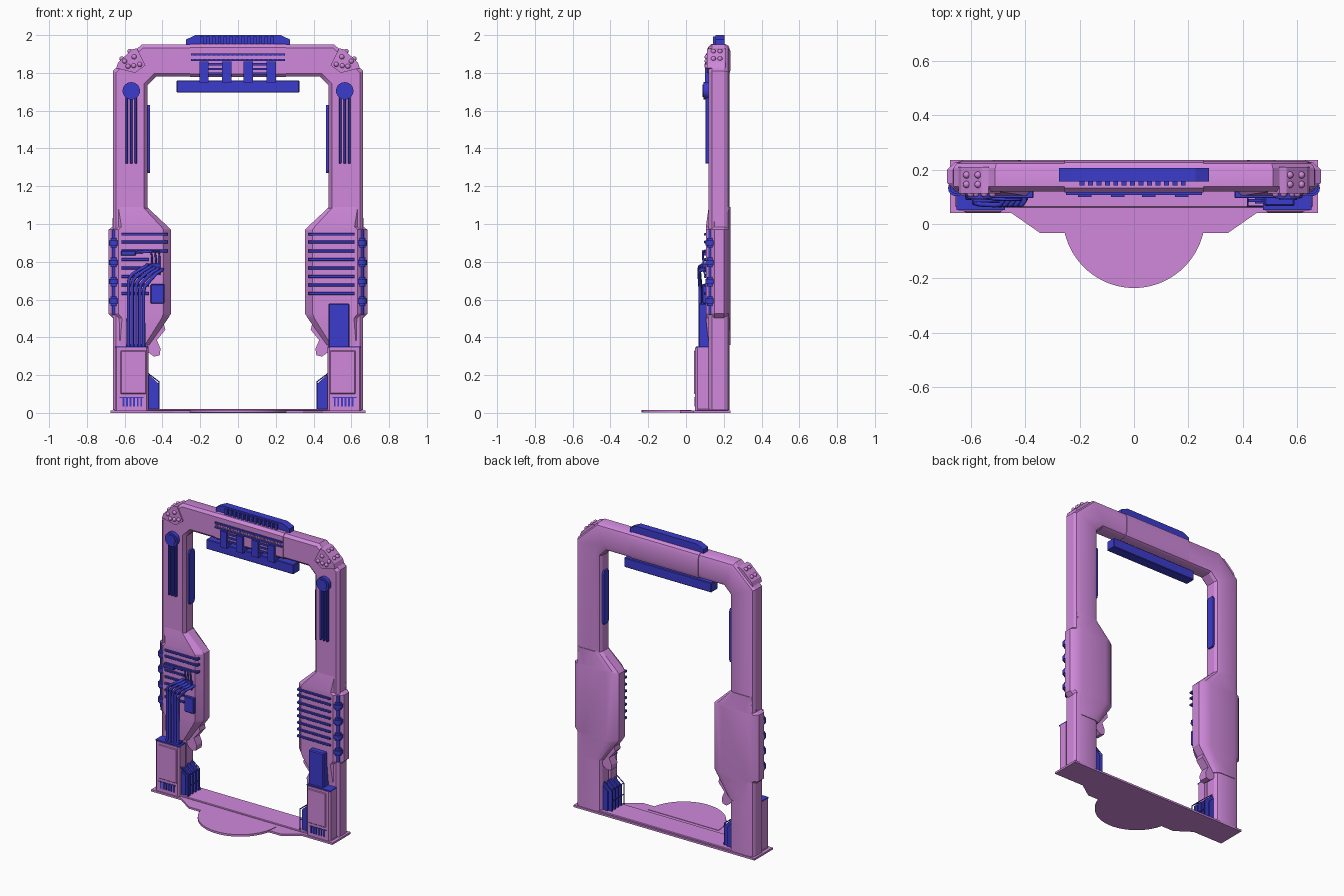
import bpy, bmesh, math
from mathutils import Vector, Matrix

if "Cube" in bpy.data.objects:
    bpy.data.objects.remove(bpy.data.objects["Cube"])


def mat(name, col):
    m = bpy.data.materials.new(name)
    m.diffuse_color = col
    m.use_nodes = True
    m.node_tree.nodes["Principled BSDF"].inputs["Base Color"].default_value = m.diffuse_color
    return m


PINK = mat("shell_pink", (0.63, 0.25, 0.71, 1))
BLUE = mat("trim_blue", (0.045, 0.045, 0.61, 1))


def finish(name, bm, m, smooth=None):
    bmesh.ops.recalc_face_normals(bm, faces=bm.faces)
    me = bpy.data.meshes.new(name)
    bm.to_mesh(me)
    bm.free()
    ob = bpy.data.objects.new(name, me)
    bpy.context.collection.objects.link(ob)
    me.materials.append(m)
    if smooth:
        bpy.ops.object.select_all(action='DESELECT')
        ob.select_set(True)
        bpy.context.view_layer.objects.active = ob
        bpy.ops.object.shade_smooth_by_angle(angle=math.radians(smooth))
    return ob


def loft(name, rings, m, smooth=None):
    bm = bmesh.new()
    vs = [[bm.verts.new(p) for p in r] for r in rings]
    n = len(vs[0])
    for a, b in zip(vs, vs[1:]):
        for i in range(n):
            j = (i + 1) % n
            bm.faces.new((a[i], a[j], b[j], b[i]))
    bm.faces.new(vs[0])
    bm.faces.new(vs[-1][::-1])
    return finish(name, bm, m, smooth)


def boxes(name, items, m, bevel=0.0):
    """items: (x0, x1, y0, y1, z0, z1)"""
    bm = bmesh.new()
    for x0, x1, y0, y1, z0, z1 in items:
        mx = Matrix.Translation(((x0 + x1) / 2, (y0 + y1) / 2, (z0 + z1) / 2)) @ \
            Matrix.Diagonal((abs(x1 - x0), y1 - y0, z1 - z0, 1))
        bmesh.ops.create_cube(bm, size=1, matrix=mx)
    if bevel:
        bmesh.ops.bevel(bm, geom=bm.edges[:], offset=bevel, segments=1, affect='EDGES')
    return finish(name, bm, m)


def prism_y(name, pts, y0, y1, m):
    return loft(name, [[(x, y, z) for x, z in pts] for y in (y0, y1)], m)


def prism_z(name, pts, z0, z1, m):
    return loft(name, [[(x, y, z) for x, y in pts] for z in (z0, z1)], m)


def cyls(name, items, axis, m, seg=20):
    """items: (centre, radius, length)"""
    bm = bmesh.new()
    rot = Matrix.Rotation(math.pi / 2, 4, 'X') if axis == 'Y' else Matrix()
    for c, r, h in items:
        bmesh.ops.create_cone(bm, cap_ends=True, segments=seg, radius1=r, radius2=r,
                              depth=h, matrix=Matrix.Translation(c) @ rot)
    return finish(name, bm, m, 35)


def tubes(name, paths, r, m):
    cu = bpy.data.curves.new(name, 'CURVE')
    cu.dimensions, cu.bevel_depth, cu.bevel_resolution, cu.use_fill_caps = '3D', r, 2, True
    for pts in paths:
        sp = cu.splines.new('POLY')
        sp.points.add(len(pts) - 1)
        for p, q in zip(sp.points, pts):
            p.co = (*q, 1)
    ob = bpy.data.objects.new(name, cu)
    bpy.context.collection.objects.link(ob)
    cu.materials.append(m)
    bpy.ops.object.select_all(action='DESELECT')
    ob.select_set(True)
    bpy.context.view_layer.objects.active = ob
    bpy.ops.object.convert(target='MESH')
    return ob


# cross-section of the frame: fraction from inner to outer edge, depth
SECTION = [(0, .137), (.1, .12), (.9, .12), (1, .137), (1, .205), (.94, .222),
           (.8, .231), (.2, .231), (.06, .222), (0, .205)]


def section(inner, outer, sec=SECTION):
    a, b = Vector(inner), Vector(outer)
    return [(*(a.lerp(b, s).to_tuple()[:1]), y, a.lerp(b, s).y) for s, y in sec]


# arch frame swept around the opening
half = [((.48, .015), (.663, .015)), ((.48, 1.735), (.663, 1.81)), ((.435, 1.78), (.51, 1.95))]
path = half + [((-a[0], a[1]), (-b[0], b[1])) for a, b in reversed(half)]
loft("arch_frame", [section(a, b) for a, b in path], PINK, 32)
grown = [(s, y + (.004 if y > .18 else -.004)) for s, y in SECTION]
loft("top_sleeve", [section((x, 1.777), (x, 1.953), grown) for x in (-.255, .255)], PINK, 32)

# base plate and half-round step
base = [(-.675, .235), (.675, .235), (.675, .04), (.45, .04), (.345, -.033),
        (-.345, -.033), (-.45, .04), (-.675, .04)]
prism_z("base_plate", base, 0, .013, PINK)
boxes("base_sill", [(-.655, .655, .06, .225, .01, .021)], PINK, .004)
arc = [(.262 * math.cos(t), .03 + .265 * math.sin(t))
       for t in (math.radians(180 + 180 * i / 40) for i in range(41))]
prism_z("half_round_step", arc, .002, .016, PINK)

# top bar with fins
prism_y("top_bar", [(-.275, 1.945), (.275, 1.945), (.275, 1.977), (.225, 2.0),
                    (-.225, 2.0), (-.275, 1.977)], .157, .205, BLUE)
boxes("top_bar_fins", [(-.2 + i * .031, -.182 + i * .031, .142, .16, 1.95, 1.992)
                       for i in range(13)], BLUE)

# header grilles, hangers and hanging bar
boxes("header_strips", [(-.25, .25, .106, .13, 1.863, 1.873), (-.25, .25, .106, .13, 1.893, 1.903)], BLUE)
boxes("header_strip_teeth", [(-.245 + i * .025, -.235 + i * .025, .109, .13, 1.873, 1.893)
                             for i in range(20)], PINK)
hang = []
for c in (-.12, .115):
    hang += [(c - .085, c - .036, .1, .16, 1.75, 1.86), (c + .036, c + .085, .1, .16, 1.75, 1.86)]
    hang += [(c - .04, c + .04, .108, .14, z, z + .012) for z in (1.79, 1.815, 1.84)]
boxes("bar_hangers", hang, BLUE)
boxes("hanging_bar", [(-.325, .325, .125, .195, 1.695, 1.76)], BLUE, .004)

for s, side in ((-1, "left"), (1, "right")):
    # lower casing, wider than the post
    csec = [(0, .145), (.12, .105), (.84, .105), (1, .15), (1, .2), (.92, .225),
            (.8, .235), (.22, .235), (.08, .225), (0, .205)]
    st = [(.36, .47, .655), (.5, .37, .66), (.525, .355, .686), (.97, .355, .686), (.985, .37, .664), (1.09, .482, .662)]
    rings = []
    for z, a, b in st:
        k = .015 if z in (.36, 1.09) else 0
        rings.append([(s * x, max(y, .105 + k) if y < .18 else y, zz)
                      for x, y, zz in section((a, z), (b, z), csec)])
    loft(side + "_casing", rings, PINK, 30)

    # stepped hook below the casing
    prism_y(side + "_casing_hook", [(s * x, z) for x, z in
            [(.48, .5), (.40, .5), (.385, .44), (.43, .385), (.41, .34), (.415, .305),
             (.445, .298), (.475, .32), (.482, .34)]], .145, .205, PINK)

    # leg cover with recessed panel and vents
    cov = [(.474, .12), (.474, .06), (.484, .048), (.642, .048), (.652, .06), (.652, .12)]
    prism_z(side + "_leg_cover", [(s * x, y) for x, y in cov], .012, .345, PINK)
    boxes(side + "_leg_panel", [(s * .487, s * .622, .043, .06, .1, .33)], PINK, .004)
    boxes(side + "_leg_vents", [(s * (.507 + i * .019), s * (.517 + i * .019), .044, .06, .035, .078)
                                for i in range(6)] + [(s * .5, s * .627, .045, .06, .078, .083)], BLUE)
    boxes(side + "_leg_trim", [(s * .474, s * .652, .052, .12, .345, .352)], BLUE)

    # finned block on the inner foot
    prof = [(.485, .02), (.445, .02), (.445, .15), (.485, .19)]
    prism_y(side + "_foot_block", [(s * x, z) for x, z in prof], .075, .2, BLUE)
    fin = [(.485, .02), (.42, .02), (.42, .155), (.47, .2), (.485, .2)]
    for i in range(4):
        y = .08 + i * .033
        prism_y(f"{side}_foot_fin_{i}", [(s * x, z) for x, z in fin], y, y + .012, BLUE)
    tubes(side + "_foot_rail", [[(s * .475, y, .208), (s * .418, y, .165), (s * .418, y, .02)]
                                for y in (.065, .19)] +
          [[(s * .418, .065, z), (s * .418, .19, z)] for z in (.09, .165)], .003, BLUE)

    # round knob and drop strips on the upper post
    c = s * .565
    cyls(side + "_knob", [((c, .108, 1.705), .046, .03), ((c, .098, 1.705), .033, .02)], 'Y', BLUE, 28)
    boxes(side + "_post_strips", [(c + d - .007, c + d + .007, .103, .125, 1.32, 1.67)
                                  for d in (-.024, 0, .024)], BLUE, .003)
    prism_z_pts = [(.16, 1.27), (.2, 1.27), (.207, 1.285), (.207, 1.615), (.2, 1.63),
                   (.16, 1.63), (.153, 1.615), (.153, 1.285)]
    loft(side + "_inner_strip", [[(s * x, y, z) for y, z in prism_z_pts] for x in (.467, .49)], BLUE)

    # corner gusset with rivets on the front and the slanted face
    prism_y(side + "_gusset", [(s * x, z) for x, z in
            [(.49, 1.84), (.535, 1.93), (.56, 1.925), (.635, 1.855), (.645, 1.825), (.545, 1.80)]],
            .112, .21, PINK)
    bm = bmesh.new()
    spots = [(.55, .111, 1.885), (.582, .111, 1.835), (.52, .111, 1.845), (.60, .111, 1.862), (.552, .111, 1.838)]
    spots += [(x, y, z) for x, z in ((.573, 1.914), (.615, 1.875)) for y in (.145, .18)]
    for p in spots:
        bmesh.ops.create_uvsphere(bm, u_segments=12, v_segments=8, radius=.013,
                                  matrix=Matrix.Translation((s * p[0], p[1], p[2])))
    finish(side + "_rivets", bm, PINK, 40)

    # outer rod with clamps
    rod = [((s * .653, .132, .745), .013, .45)]
    for z in (.9, .797, .695, .592):
        rod += [((s * .653, .132, z), .022, .05), ((s * .653, .132, z), .03, .026)]
    cyls(side + "_rod", rod, 'Z', BLUE, 16)

    # casing ribs; on the left the lower ones stop at the cables
    ribs = []
    for i, z in enumerate((.945, .905, .857, .812, .767, .722, .677, .632)):
        long = s > 0 or i < 3
        ribs.append((s * (.37 if long else .47), s * .618, .096, .125, z - .007, z + .007))
    boxes(side + "_casing_ribs", ribs, BLUE, .002)

# right control block
boxes("right_control_block", [(.478, .59, .066, .125, .345, .58)], BLUE, .006)

# left cable bundle rising out of the leg cover
cables = []
for i in range(5):
    x, d = -.58 + i * .02, i * .012
    cables.append([(x, .075, .33), (x, .075, .69 - d), (x + .006, .074, .715 - d), (x + .022, .072, .735 - d),
                   (x + .07, .07, .765 - d / 2), (x + .09, .072, .775 - d / 2),
                   (x + .098, .085, .782 - d / 2), (x + .1, .11, .784 - d / 2)])
tubes("left_cables", cables, .009, BLUE)
boxes("left_cable_clamp", [(-.593, -.487, .07, .11, .345, .365), (-.47, -.41, .088, .11, .745, .79)], BLUE, .003)

# left junction boxes and thin wires
boxes("left_junction_boxes", [(-.462, -.39, .085, .11, .578, .682), (-.62, -.54, .088, .11, .832, .858)], BLUE, .004)
tubes("left_wires", [[(-.54, .095, .85), (-.51 + d, .09, .85 + d / 5), (-.46 + d, .09, .85 + d / 5),
                      (-.455 + d, .09, .82), (-.455 + d, .1, .73)] for d in (0, .02, .04)], .005, BLUE)
